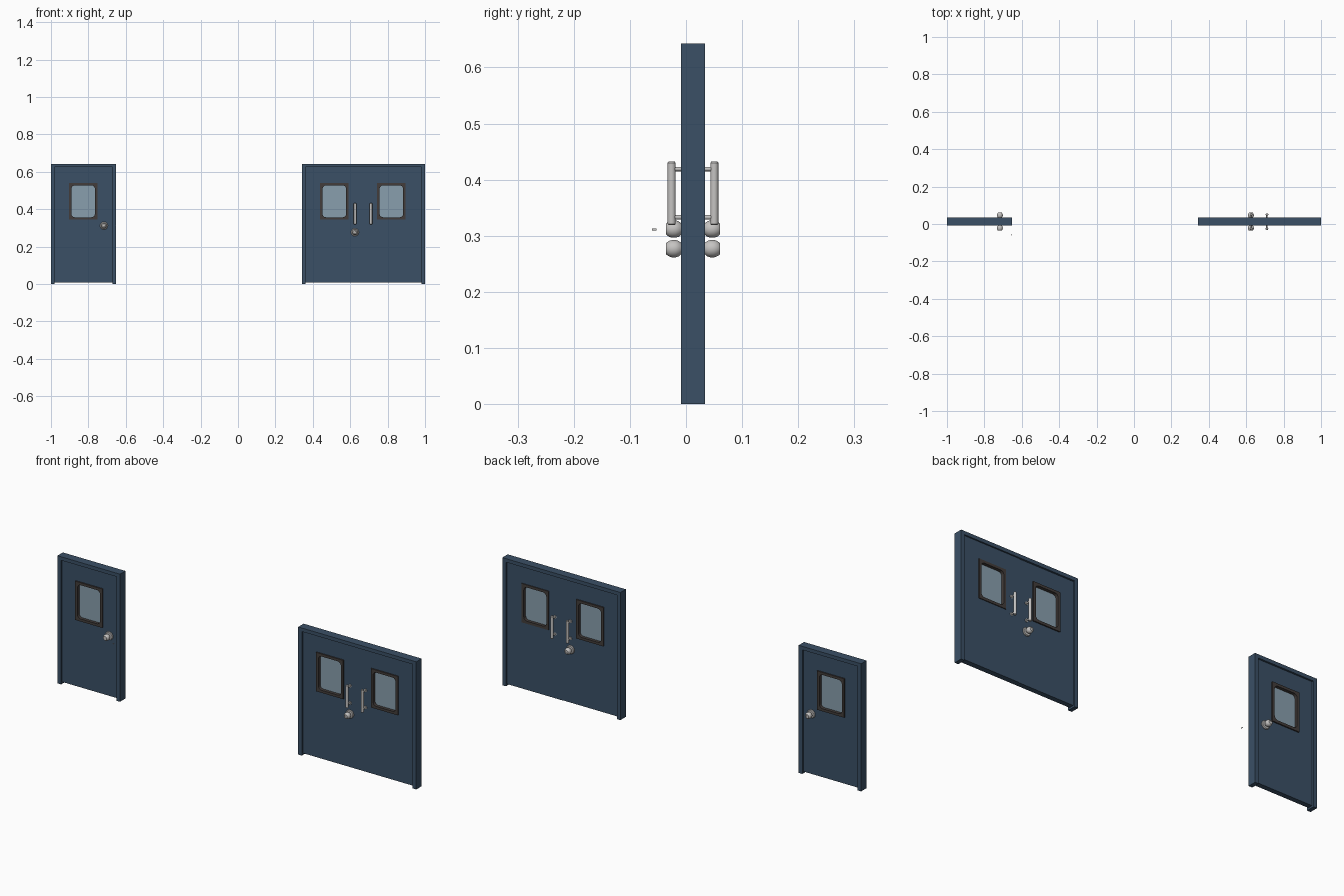
import bpy, bmesh, math
from mathutils import Matrix, Vector

if "Cube" in bpy.data.objects:
    bpy.data.objects.remove(bpy.data.objects["Cube"])


def material(name, rgb):
    m = bpy.data.materials.new(name)
    m.diffuse_color = (*rgb, 1)
    m.use_nodes = True
    m.node_tree.nodes["Principled BSDF"].inputs["Base Color"].default_value = m.diffuse_color
    return m


NAVY = material("navy paint", (0.043, 0.08, 0.132))
TRIM = material("dark window trim", (0.055, 0.046, 0.043))
GLASS = material("pale glass", (0.25, 0.345, 0.42))
STEEL = material("brushed steel", (0.56, 0.55, 0.54))
MID = 0.0125            # mid plane of the doors in y


def add_object(name, bm, mat, smooth=False):
    bmesh.ops.remove_doubles(bm, verts=bm.verts, dist=1e-6)
    bmesh.ops.recalc_face_normals(bm, faces=bm.faces)
    me = bpy.data.meshes.new(name)
    bm.to_mesh(me)
    bm.free()
    me.materials.append(mat)
    for p in me.polygons:
        p.use_smooth = smooth
    if smooth:
        me.set_sharp_from_angle(angle=math.radians(35))
    ob = bpy.data.objects.new(name, me)
    bpy.context.scene.collection.objects.link(ob)
    return ob


def rect(x0, x1, z0, z1):
    return [(x0, z0), (x1, z0), (x1, z1), (x0, z1)]


def round_rect(x0, x1, z0, z1, r, n=4):
    pts = []
    for cx, cz, a in ((x1 - r, z1 - r, 0), (x0 + r, z1 - r, 90),
                      (x0 + r, z0 + r, 180), (x1 - r, z0 + r, 270)):
        for i in range(n + 1):
            t = math.radians(a + 90 * i / n)
            pts.append((cx + r * math.cos(t), cz + r * math.sin(t)))
    return pts


def slab(name, loops, y0, y1, mat):
    """Outline (plus holes) in xz, extruded from y0 to y1."""
    cu = bpy.data.curves.new(name, 'CURVE')
    cu.dimensions = '2D'
    cu.fill_mode = 'BOTH'
    cu.extrude = (y1 - y0) / 2
    for loop in loops:
        sp = cu.splines.new('POLY')
        sp.points.add(len(loop) - 1)
        for p, (x, z) in zip(sp.points, loop):
            p.co = (x, z, 0, 1)
        sp.use_cyclic_u = True
    tmp = bpy.data.objects.new(name + "_outline", cu)
    bpy.context.scene.collection.objects.link(tmp)
    dg = bpy.context.evaluated_depsgraph_get()
    me = bpy.data.meshes.new_from_object(tmp.evaluated_get(dg))
    bm = bmesh.new()
    bm.from_mesh(me)
    bpy.data.objects.remove(tmp)
    bpy.data.meshes.remove(me)
    bpy.data.curves.remove(cu)
    bm.transform(Matrix.Translation((0, (y0 + y1) / 2, 0)) @ Matrix.Rotation(math.pi / 2, 4, 'X'))
    return add_object(name, bm, mat)


def lathe(name, profile, origin, axis, mat, n=24):
    """Spin (radius, distance) points about an axis."""
    bm = bmesh.new()
    rot = Vector((0, 0, 1)).rotation_difference(Vector(axis)).to_matrix().to_4x4()
    rings = [[bm.verts.new((r * math.cos(2 * math.pi * i / n), r * math.sin(2 * math.pi * i / n), d))
              for i in range(n)] for r, d in profile]
    for a, b in zip(rings, rings[1:]):
        for i in range(n):
            j = (i + 1) % n
            bm.faces.new((a[i], a[j], b[j], b[i]))
    bm.faces.new(rings[0])
    bm.faces.new(rings[-1])
    bm.transform(Matrix.Translation(origin) @ rot)
    return add_object(name, bm, mat, True)


def door_frame(name, x0, x1):
    t, top, h = 0.02, 0.625, 0.643
    slab(name, [[(x0, 0), (x0 + t, 0), (x0 + t, top), (x1 - t, top),
                 (x1 - t, 0), (x1, 0), (x1, h), (x0, h)]], -0.009, 0.034, NAVY)


def leaf(name, x0, x1, wx, back=0.025):
    """Door panel with a trimmed window centred on wx."""
    o = (wx - 0.0755, wx + 0.0755, 0.344, 0.540)
    i = (wx - 0.063, wx + 0.063, 0.357, 0.527)
    hole = rect(wx - 0.068, wx + 0.068, 0.352, 0.532)
    slab(name + "_panel", [rect(x0, x1, 0.009, 0.626), hole], 0.0, back, NAVY)
    slab(name + "_window_trim", [rect(*o), round_rect(*i, 0.018)], -0.006, 0.031, TRIM)
    slab(name + "_glass", [rect(wx - 0.067, wx + 0.067, 0.353, 0.531)], MID - 0.003, MID + 0.003, GLASS)


KNOB = [(0.021, 0.011), (0.021, 0.0155), (0.018, 0.0185), (0.008, 0.0185), (0.008, 0.021),
        (0.0105, 0.0215), (0.0138, 0.0255), (0.0155, 0.031), (0.0155, 0.037), (0.0142, 0.042),
        (0.0115, 0.0462), (0.0095, 0.0482), (0.006, 0.0482), (0.0055, 0.0472)]


def knobs(name, x, z):
    for side, s in (("front", -1), ("back", 1)):
        lathe(f"{name}_{side}", KNOB, (x, MID, z), (0, s, 0), STEEL)


def pulls(name, x):
    for side, s in (("front", -1), ("back", 1)):
        # upright grip with rounded ends
        lathe(f"{name}_{side}_grip",
              [(0.0055, 0.319), (0.0072, 0.321), (0.0072, 0.430), (0.0055, 0.432)],
              (x, MID + s * 0.038, 0), (0, 0, 1), STEEL, 16)
        # standoffs to the door
        for part, z in (("lower", 0.333), ("upper", 0.419)):
            lathe(f"{name}_{side}_{part}_standoff",
                  [(0.008, 0.011), (0.008, 0.0155), (0.004, 0.0155), (0.004, 0.038)],
                  (x, MID, z), (0, s, 0), STEEL, 16)


# single door
door_frame("single_door_frame", -1.0, -0.652)
leaf("single_door", -0.981, -0.671, -0.828)
knobs("single_door_knob", -0.717, 0.312)
# small loose pin in front of the jamb
lathe("small_pin", [(0.002, 0.0525), (0.002, 0.0605)], (-0.654, 0, 0.311), (0, -1, 0), STEEL, 12)

# double door
door_frame("double_door_frame", 0.342, 1.0)
leaf("double_door_left", 0.361, 0.670, 0.515)
leaf("double_door_right", 0.670, 0.981, 0.820, 0.027)
knobs("double_door_knob", 0.625, 0.277)
pulls("left_pull_handle", 0.626)
pulls("right_pull_handle", 0.711)
